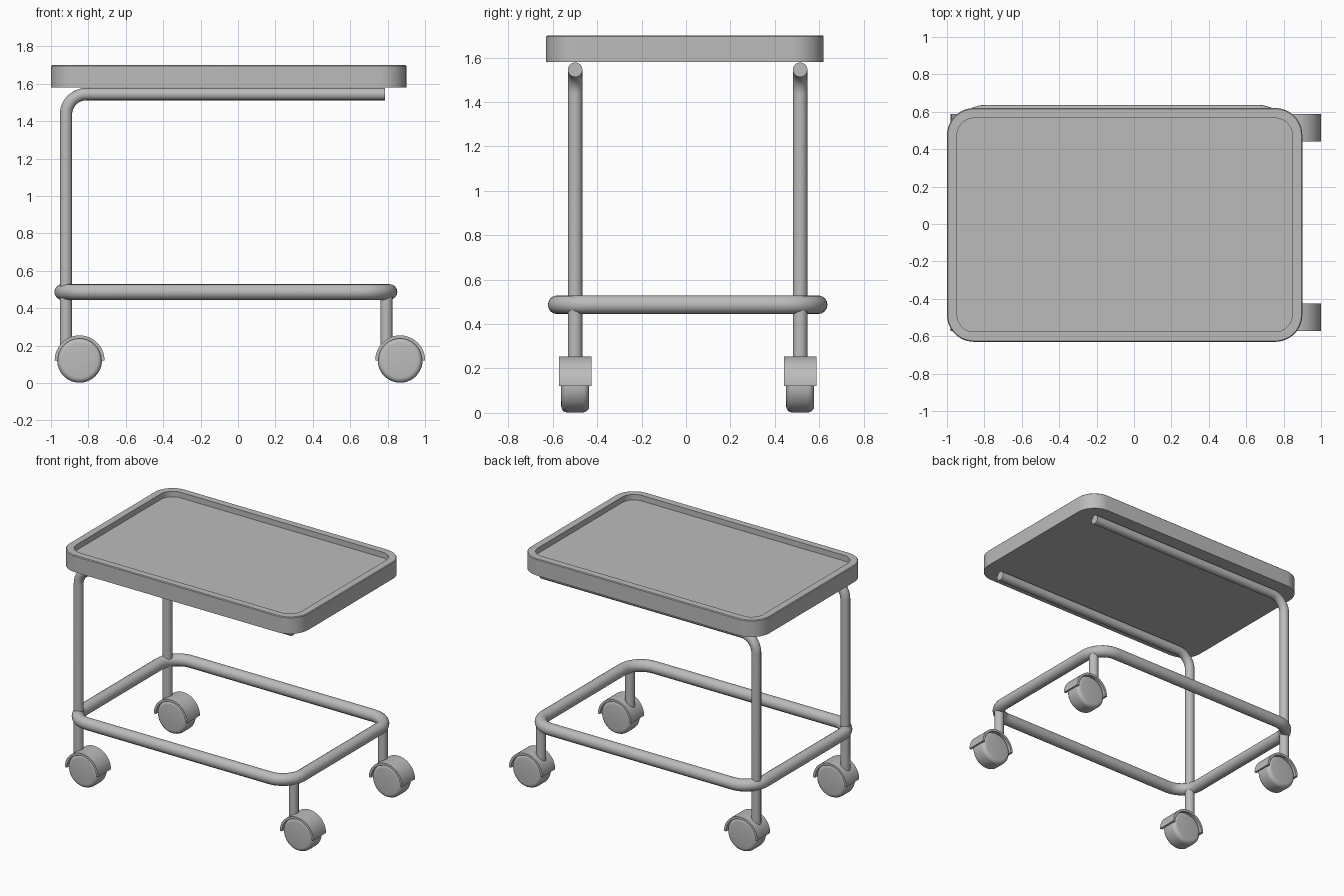
import bpy, bmesh, math
from mathutils import Vector, Matrix

cube = bpy.data.objects.get("Cube")
if cube:
    bpy.data.objects.remove(cube, do_unlink=True)

grey = bpy.data.materials.new("plain grey")
grey.use_nodes = True
colour = (0.5, 0.5, 0.5, 1)
grey.diffuse_color = colour
grey.node_tree.nodes["Principled BSDF"].inputs["Base Color"].default_value = colour


def finish(obj):
    """Link, colour and smooth one part."""
    if obj.name not in bpy.context.collection.objects:
        bpy.context.collection.objects.link(obj)
    bpy.ops.object.select_all(action="DESELECT")
    obj.select_set(True)
    bpy.context.view_layer.objects.active = obj
    if obj.type == "CURVE":
        bpy.ops.object.convert(target="MESH")
        obj = bpy.context.object
    obj.data.materials.clear()
    obj.data.materials.append(grey)
    bpy.ops.object.shade_smooth_by_angle(angle=math.radians(35))
    return obj


def from_bmesh(name, bm):
    bmesh.ops.recalc_face_normals(bm, faces=bm.faces)
    mesh = bpy.data.meshes.new(name)
    bm.to_mesh(mesh)
    bm.free()
    return finish(bpy.data.objects.new(name, mesh))


def tube(name, points, radius, closed=False):
    curve = bpy.data.curves.new(name, "CURVE")
    curve.dimensions = "3D"
    curve.bevel_depth = radius
    curve.bevel_resolution = 6
    curve.use_fill_caps = True
    spline = curve.splines.new("POLY")
    spline.points.add(len(points) - 1)
    for point, co in zip(spline.points, points):
        point.co = (*co, 1)
    spline.use_cyclic_u = closed
    return finish(bpy.data.objects.new(name, curve))


def rounded_rect(x0, x1, y0, y1, r, z, steps=12):
    corners = [(x1 - r, y1 - r), (x0 + r, y1 - r), (x0 + r, y0 + r), (x1 - r, y0 + r)]
    pts = []
    for i, (cx, cy) in enumerate(corners):
        for k in range(steps + 1):
            a = math.pi / 2 * (i + k / steps)
            pts.append((cx + r * math.cos(a), cy + r * math.sin(a), z))
    return pts


# Tray: outer wall, rim and recessed floor
TRAY_BOTTOM, TRAY_TOP, FLOOR = 1.58, 1.70, 1.66
bm = bmesh.new()
rings = []
for inset, z in ((0, TRAY_BOTTOM), (0, TRAY_TOP - 0.005), (0.005, TRAY_TOP),
                 (0.054, TRAY_TOP), (0.054, FLOOR)):
    pts = rounded_rect(-1 + inset, 0.9 - inset, -0.63 + inset, 0.62 - inset, 0.145 - inset, z)
    rings.append([bm.verts.new(p) for p in pts])
for low, high in zip(rings, rings[1:]):
    for i in range(len(low)):
        j = (i + 1) % len(low)
        bm.faces.new((low[i], low[j], high[j], high[i]))
bm.faces.new(rings[0])
bm.faces.new(rings[-1])
from_bmesh("tray", bm)

# Lower frame loop
LOOP_Z = 0.487
tube("lower_frame", rounded_rect(-0.94, 0.81, -0.58, 0.595, 0.15, LOOP_Z), 0.042, True)


def caster(side, x, y):
    hub = Vector((x, y, 0.122))
    # Wheel with rounded shoulders
    bm = bmesh.new()
    bmesh.ops.create_cone(bm, cap_ends=True, segments=48, radius1=0.12, radius2=0.12, depth=0.126)
    rims = [e for e in bm.edges if e.calc_face_angle(0) > 1]
    bmesh.ops.bevel(bm, geom=rims, offset=0.028, segments=5, profile=0.5, affect="EDGES")
    bm.transform(Matrix.Translation(hub) @ Matrix.Rotation(math.pi / 2, 4, "X"))
    from_bmesh(side + "_wheel", bm)
    # Half-ring hood over the wheel
    bm = bmesh.new()
    arc = [math.pi * k / 32 for k in range(33)]
    outline = [(0.133, a) for a in arc] + [(0.116, a) for a in reversed(arc)]
    ring = [bm.verts.new(hub + Vector((r * math.cos(a), -0.073, r * math.sin(a))))
            for r, a in outline]
    n = len(ring)
    strip = [bm.faces.new((ring[i], ring[i + 1], ring[n - 2 - i], ring[n - 1 - i]))
             for i in range(n // 2 - 1)]
    out = bmesh.ops.extrude_face_region(bm, geom=strip, use_keep_orig=True)
    moved = [g for g in out["geom"] if isinstance(g, bmesh.types.BMVert)]
    bmesh.ops.translate(bm, verts=moved, vec=(0, 0.146, 0))
    from_bmesh(side + "_wheel_hood", bm)


# Legs and casters, front and back
LEG_R, LEG_LOW, RAIL_Z, BEND = 0.033, 0.2, 1.545, 0.11
RIGHT_X, LEFT_X = -0.92, 0.794
for end, y in (("front", -0.499), ("back", 0.514)):
    bend = []
    for k in range(13):
        a = math.pi - math.pi / 2 * k / 12
        bend.append((RIGHT_X + BEND + BEND * math.cos(a), y, RAIL_Z - BEND + BEND * math.sin(a)))
    tube(end + "_right_leg_and_rail",
         [(RIGHT_X, y, LEG_LOW)] + bend + [(0.785, y, RAIL_Z)], LEG_R)
    tube(end + "_left_leg", [(LEFT_X, y, LEG_LOW), (LEFT_X, y, LOOP_Z)], LEG_R)
    for side, x in (("right", RIGHT_X), ("left", LEFT_X)):
        caster(end + "_" + side, x + 0.073, y)
